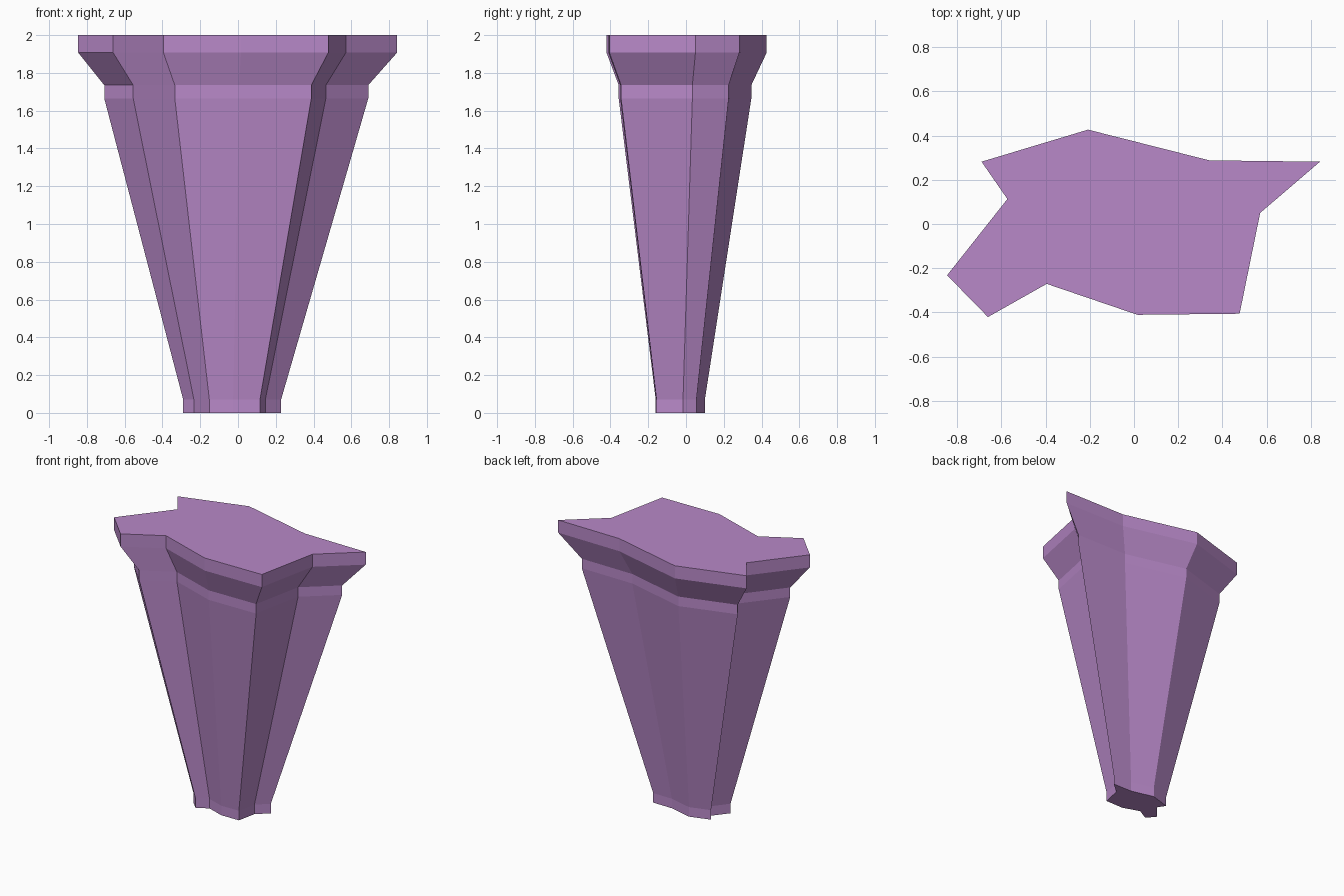
import bpy, bmesh

if "Cube" in bpy.data.objects:
    bpy.data.objects.remove(bpy.data.objects["Cube"])

# Irregular plan outline at full size, counter-clockwise from above
OUTLINE = [(-0.846, -0.232), (-0.661, -0.421), (-0.395, -0.271), (0.016, -0.411),
           (0.478, -0.406), (0.522, -0.19), (0.571, 0.05), (0.842, 0.282),
           (0.341, 0.288), (-0.208, 0.427), (-0.69, 0.282), (-0.573, 0.113)]
# Point the outline shrinks towards
CX, CY = -0.044, -0.045
# (height, scale): foot band, tapered shaft, neck band, flare, top slab
SECTIONS = [(0.0, 0.307), (0.07, 0.307), (1.665, 0.828),
            (1.735, 0.828), (1.907, 1.0), (2.0, 1.0)]

bm = bmesh.new()
rings = [[bm.verts.new((CX + (x - CX) * s, CY + (y - CY) * s, z)) for x, y in OUTLINE]
         for z, s in SECTIONS]
n = len(OUTLINE)

# Side walls
for low, high in zip(rings, rings[1:]):
    for i in range(n):
        j = (i + 1) % n
        bm.faces.new((low[i], low[j], high[j], high[i]))

# Flat top and underside
bm.faces.new(rings[-1])
bm.faces.new(rings[0][::-1])

mesh = bpy.data.meshes.new("tapered_pillar")
bm.to_mesh(mesh)
bm.free()
pillar = bpy.data.objects.new("tapered_pillar", mesh)
bpy.context.collection.objects.link(pillar)

# Purple finish
mat = bpy.data.materials.new("purple")
mat.diffuse_color = (0.48, 0.25, 0.58, 1.0)
mat.use_nodes = True
mat.node_tree.nodes["Principled BSDF"].inputs["Base Color"].default_value = mat.diffuse_color
mesh.materials.append(mat)
